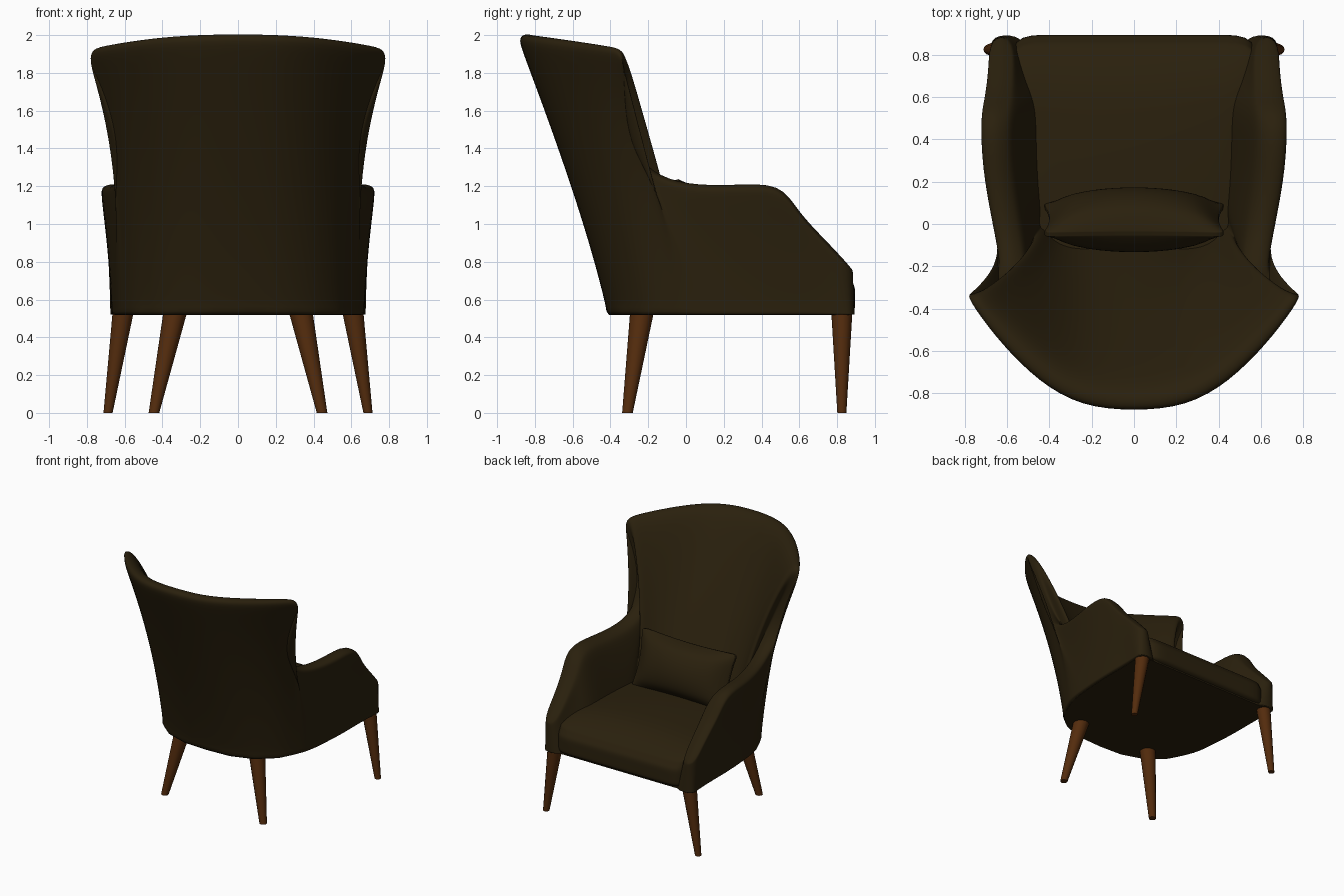
import bpy, bmesh, math
from mathutils import Vector

cube = bpy.data.objects.get("Cube")
if cube:
    bpy.data.objects.remove(cube)


def material(name, rgb):
    m = bpy.data.materials.new(name)
    m.use_nodes = True
    m.diffuse_color = (*rgb, 1)
    m.node_tree.nodes["Principled BSDF"].inputs["Base Color"].default_value = (*rgb, 1)
    return m


fabric = material("dark olive fabric", (0.023, 0.0145, 0.004))
wood = material("brown wood", (0.088, 0.025, 0.004))


def finish(bm, name, mat, levels=0, angle=180):
    bmesh.ops.recalc_face_normals(bm, faces=bm.faces)
    me = bpy.data.meshes.new(name)
    bm.to_mesh(me)
    bm.free()
    ob = bpy.data.objects.new(name, me)
    bpy.context.collection.objects.link(ob)
    me.materials.append(mat)
    if levels:
        sub = ob.modifiers.new("round", "SUBSURF")
        sub.levels = sub.render_levels = levels
    bpy.ops.object.select_all(action="DESELECT")
    ob.select_set(True)
    bpy.context.view_layer.objects.active = ob
    bpy.ops.object.shade_smooth_by_angle(angle=math.radians(angle))
    return ob


# Half of the shell, back centre to arm front: base x, y / rim x, y, z / rim thickness
half = [
    (0, -.42, 0, -.905, 2.0, .13),
    (.21, -.41, .25, -.885, 1.995, .13),
    (.39, -.35, .46, -.765, 1.98, .13),
    (.53, -.23, .645, -.575, 1.955, .12),
    (.585, -.12, .755, -.43, 1.935, .10),
    (.61, -.06, .805, -.345, 1.92, .09),
    (.625, -.02, .785, -.335, 1.83, .08),
    (.637, .03, .69, -.33, 1.61, .09),
    (.648, .10, .635, -.29, 1.40, .10),
    (.655, .18, .635, -.19, 1.265, .12),
    (.665, .30, .675, .00, 1.20, .13),
    (.67, .45, .725, .25, 1.20, .14),
    (.67, .59, .735, .505, 1.215, .14),
    (.67, .71, .71, .59, 1.06, .13),
    (.675, .82, .69, .735, .91, .12),
    (.68, .89, .685, .885, .75, .11),
]
columns = [(-c[0], c[1], -c[2], *c[3:]) for c in half[:0:-1]] + half
BASE = .52
last = len(columns) - 1


def section(i):
    """Closed wall section: up the outside, over the rim, down the inside."""
    bx, by, tx, ty, tz, thick = columns[i]
    a, b = columns[max(i - 1, 0)], columns[min(i + 1, last)]
    inward = Vector((a[1] - b[1], b[0] - a[0])).normalized()
    flare, lean = (3.0, 1.2) if tz > 1.3 else (1.6, 1.0)
    # the wall swells toward the seat, most of all behind the pillow
    swell = min(.15, max(.02, (tz - .75) * .35)) + .2 * max(0, 1 - (bx / .6) ** 2) * (by < 0)

    def point(v, depth, lift=0):
        x = bx + (tx - bx) * v ** flare
        y = by + (ty - by) * v ** lean
        return Vector((x + inward.x * depth, y + inward.y * depth,
                       BASE + (tz - BASE) * v + lift))

    rows = (0, .05, .25, .5, .75, .94)
    pts = [point(v, 0) for v in rows]
    pts += [point(1, thick * k, h) for k, h in ((.06, -.005), (.5, .012), (.88, -.012))]
    pts += [point(v, thick + swell * (1 - v)) for v in reversed(rows)]
    return pts


# Wraparound back, wings and arms
bm = bmesh.new()
rings = [[bm.verts.new(p) for p in section(i)] for i in range(last + 1)]
n = len(rings[0])
for r, s in zip(rings, rings[1:]):
    for j in range(n):
        k = (j + 1) % n
        bm.faces.new((r[j], r[k], s[k], s[j]))
for ring in (rings[0], rings[-1]):
    for j in range(n // 2 - 1):
        bm.faces.new((ring[j], ring[j + 1], ring[n - 2 - j], ring[n - 1 - j]))
    bm.faces.new(ring[n // 2 - 1:n // 2 + 2])
crease = bm.edges.layers.float.new("crease_edge")
for e in bm.edges:
    if all(abs(v.co.z - BASE) < .001 for v in e.verts):
        e[crease] = .7
finish(bm, "wraparound_back_and_arms", fabric, 2)

# Underside panel
bm = bmesh.new()
panel = bm.faces.new([bm.verts.new((c[0] * .97, c[1] * .97, BASE - .002)) for c in columns])
up = bmesh.ops.extrude_face_region(bm, geom=[panel])["geom"]
for v in up:
    if isinstance(v, bmesh.types.BMVert):
        v.co.z += .08
finish(bm, "underside_panel", fabric, 0, 30)

# Seat cushion with a domed top and a rolled front
bm = bmesh.new()
bmesh.ops.create_cube(bm, size=2)
bmesh.ops.subdivide_edges(bm, edges=bm.edges, cuts=5, use_grid_fill=True)
for v in bm.verts:
    x, y, z = v.co
    width = .53 + .06 * y
    roll = max(0, z) * max(0, y) ** 5
    dome = .03 * (1 - x * x) * (1 - y * y) if z > 0 else 0
    v.co = (x * width, .29 + y * .605 - roll * .05, .67 + z * .15 + dome - roll * .08)
finish(bm, "seat_cushion", fabric, 2)

# Lumbar pillow with pinched corners
bm = bmesh.new()
bmesh.ops.create_cube(bm, size=2)
bmesh.ops.subdivide_edges(bm, edges=bm.edges, cuts=9, use_grid_fill=True)
for v in bm.verts:
    x, y, z = v.co
    puff = .012 + .135 * math.sqrt(max(0, (1 - x * x) * (1 - z * z)))
    v.co = (x * (.43 - .03 * (1 - z * z)), y * puff, z * (.23 - .02 * (1 - x * x)))
pillow = finish(bm, "lumbar_pillow", fabric, 1)
pillow.location = (0, .02, 1.02)
pillow.rotation_euler.x = math.radians(18)


# Splayed tapered legs
def leg(name, foot, top, r_foot, r_top):
    bm = bmesh.new()
    rings = []
    for t in (0, .45, .85, 1.08):
        c = Vector(foot).lerp(Vector(top), t)
        r = r_foot + (r_top - r_foot) * t
        rings.append([bm.verts.new((c.x + r * math.cos(a), c.y + r * math.sin(a), c.z))
                      for a in (math.tau * k / 12 for k in range(12))])
    for r, s in zip(rings, rings[1:]):
        for j in range(12):
            bm.faces.new((r[j], r[j - 1], s[j - 1], s[j]))
    bm.faces.new(rings[0])
    bm.faces.new(rings[-1])
    finish(bm, name, wood, 0, 40)


for side, sx in (("left", 1), ("right", -1)):
    leg(f"seat_end_leg_{side}", (.688 * sx, .825, 0), (.61 * sx, .825, BASE), .024, .055)
    leg(f"back_end_leg_{side}", (.445 * sx, -.31, 0), (.335 * sx, -.235, BASE), .028, .062)
